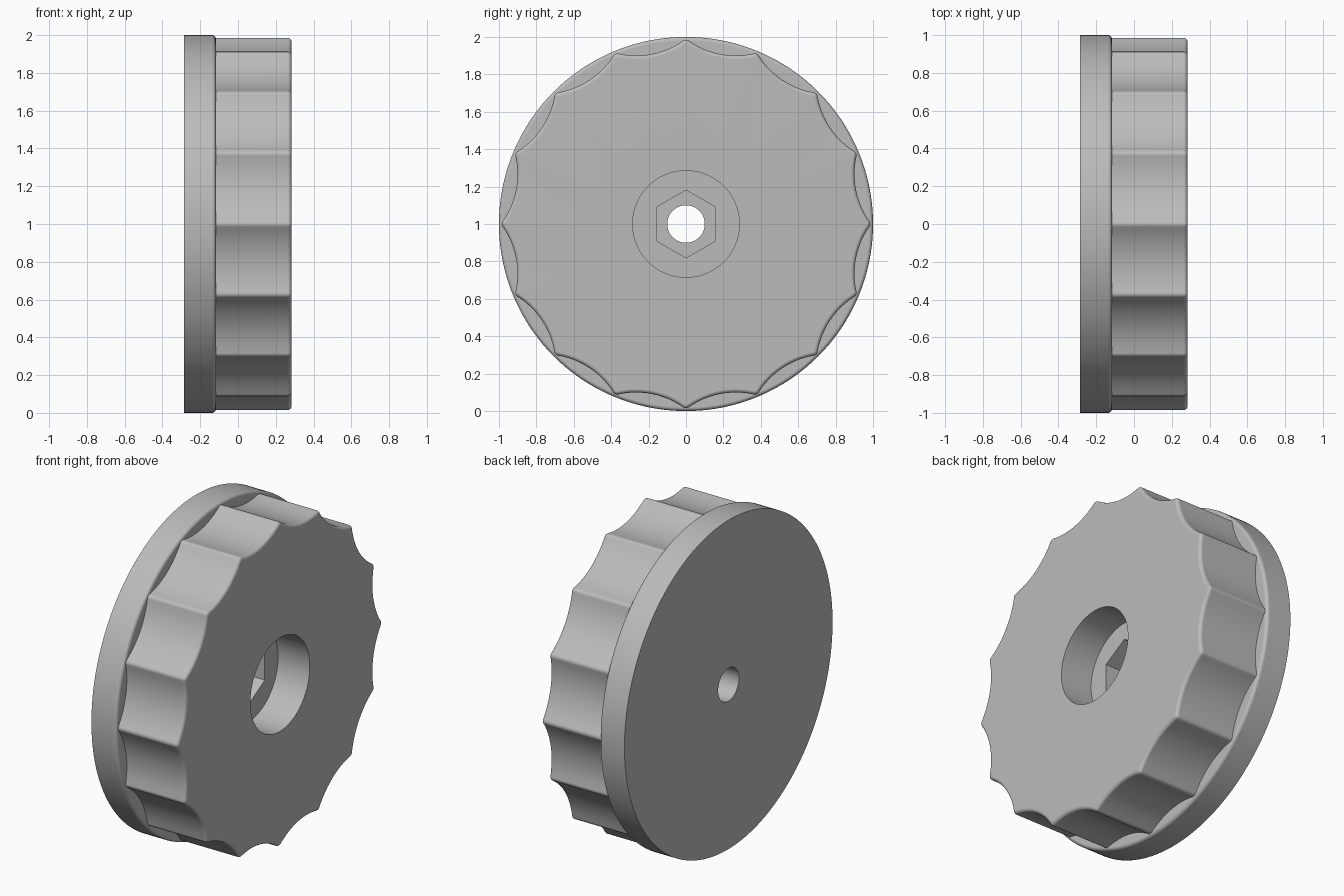
import bpy
import bmesh
from math import sin, cos, tan, pi, sqrt, atan2

cube = bpy.data.objects.get("Cube")
if cube:
    bpy.data.objects.remove(cube, do_unlink=True)

LOBES = 16
PER_LOBE = 18
COUNT = LOBES * PER_LOBE
BACK, SEAM, FRONT = -0.286, -0.117, 0.283   # stations along the knob axis
BORE_FLOOR = 0.07
FILLET = 0.02
STEPS = 6

grey = bpy.data.materials.new("plain_grey")
grey.use_nodes = True
colour = (0.5, 0.5, 0.5, 1)
grey.diffuse_color = colour
grey.node_tree.nodes["Principled BSDF"].inputs["Base Color"].default_value = colour


def circle(radius):
    return [(radius * cos(2 * pi * i / COUNT), radius * sin(2 * pi * i / COUNT))
            for i in range(COUNT)]


def hexagon(corner):
    """Hexagon with corners at top and bottom, sampled like the circles."""
    side = COUNT // 6
    corners = [(corner * cos(pi / 6 + k * pi / 3), corner * sin(pi / 6 + k * pi / 3))
               for k in range(-1, 6)]
    pts = []
    for i in range(COUNT):
        k, t = divmod(i + side // 2, side)
        t /= side
        (u0, v0), (u1, v1) = corners[k % 6], corners[k % 6 + 1]
        pts.append((u0 + (u1 - u0) * t, v0 + (v1 - v0) * t))
    return pts


def scallops(inset):
    """Grip outline: rounded ridges joined tangentially by concave arcs."""
    tip, dip, ridge = 0.985, 0.927, 0.025
    a = pi / LOBES
    c, g = tip - ridge, dip - ridge
    dist = (c * c - g * g) / (2 * (c * cos(a) - g))
    hollow = dist - dip
    b = atan2(dist * sin(a), dist * cos(a) - c)
    lobe = []
    for i in range(7):
        t = b * (i / 3 - 1)
        lobe.append((c + (ridge - inset) * cos(t), (ridge - inset) * sin(t)))
    for i in range(1, 12):
        t = pi + b + 2 * (a - b) * i / 12
        lobe.append((dist * cos(a) + (hollow + inset) * cos(t),
                     dist * sin(a) + (hollow + inset) * sin(t)))
    pts = []
    for k in range(LOBES):
        s, co = sin(2 * a * k), cos(2 * a * k)
        pts += [(u * co - v * s, u * s + v * co) for u, v in lobe]
    return pts[3:] + pts[:3]


def fillet(outline, station):
    """Rings that round an outer edge ending at the given station."""
    rings = []
    for i in range(STEPS + 1):
        t = pi / 2 * i / STEPS
        rings.append((station - FILLET * (1 - sin(t)), outline(FILLET * (1 - cos(t)))))
    return rings


def loft(name, rings, closed=False):
    bm = bmesh.new()
    loops = [[bm.verts.new((x, u, v + 1)) for u, v in pts] for x, pts in rings]
    pairs = list(zip(loops, loops[1:]))
    if closed:
        pairs.append((loops[-1], loops[0]))
    for lo, hi in pairs:
        for i in range(COUNT):
            j = (i + 1) % COUNT
            bm.faces.new((lo[i], lo[j], hi[j], hi[i]))
    mesh = bpy.data.meshes.new(name)
    bm.to_mesh(mesh)
    bm.free()
    mesh.materials.append(grey)
    obj = bpy.data.objects.new(name, mesh)
    bpy.context.collection.objects.link(obj)
    bpy.ops.object.select_all(action='DESELECT')
    obj.select_set(True)
    bpy.context.view_layer.objects.active = obj
    bpy.ops.object.shade_smooth_by_angle(angle=pi / 6)
    weighted = obj.modifiers.new("even_shading", 'WEIGHTED_NORMAL')
    weighted.keep_sharp = True
    return obj


# Round back flange with the through hole
loft("flange",
     [(BACK, circle(0.1)), (BACK, circle(1))]
     + fillet(lambda d: circle(1 - d), SEAM)
     + [(SEAM, circle(0.1))], closed=True)

# Scalloped grip with a round counterbore and a hexagonal pocket
loft("grip",
     [(SEAM, scallops(0))]
     + fillet(scallops, FRONT)
     + [(FRONT, circle(0.285)), (BORE_FLOOR, circle(0.285)),
        (BORE_FLOOR, hexagon(0.181)), (SEAM, hexagon(0.181))])
